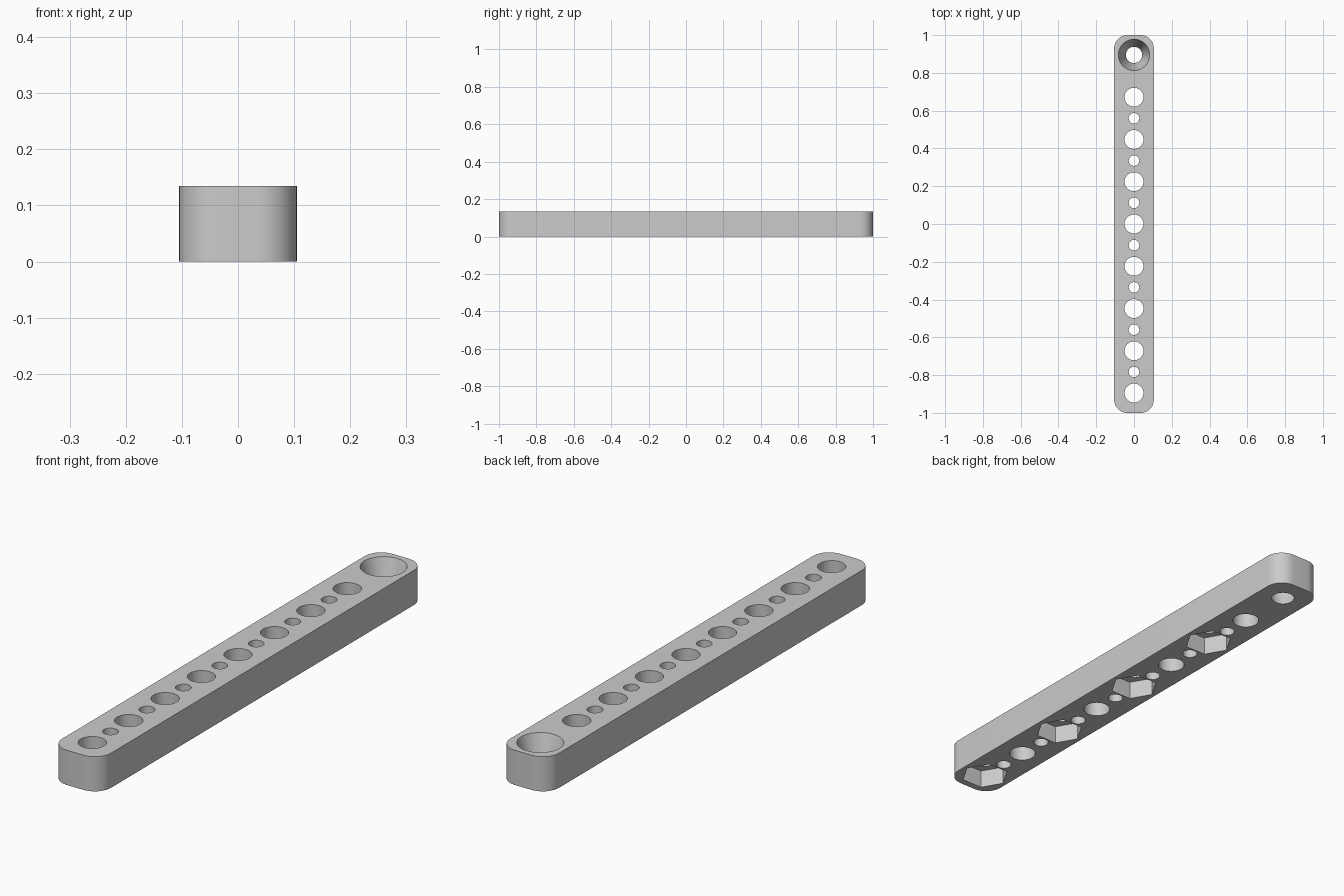
import bpy, bmesh, math
from mathutils import Matrix

cube = bpy.data.objects.get("Cube")
if cube:
    bpy.data.objects.remove(cube, do_unlink=True)

HEIGHT, HALF_WIDTH, CORNER = 0.135, 0.105, 0.07
PITCH = 0.2238
FIRST = -4 * PITCH

grey = bpy.data.materials.new("plain_grey")
grey.use_nodes = True
colour = (0.6, 0.6, 0.6, 1)
grey.diffuse_color = colour
grey.node_tree.nodes["Principled BSDF"].inputs["Base Color"].default_value = colour


def add_object(name, bm):
    mesh = bpy.data.meshes.new(name)
    bm.to_mesh(mesh)
    bm.free()
    mesh.materials.append(grey)
    obj = bpy.data.objects.new(name, mesh)
    bpy.context.collection.objects.link(obj)
    return obj


def add_cutter(bm, y, low_z, high_z, low_r, high_r, sides=48, turn=0):
    place = Matrix.Translation((0, y, (low_z + high_z) / 2)) @ Matrix.Rotation(turn, 4, "Z")
    bmesh.ops.create_cone(bm, cap_ends=True, segments=sides, radius1=low_r,
                          radius2=high_r, depth=high_z - low_z, matrix=place)


# Bar with rounded upright corners
bm = bmesh.new()
bmesh.ops.create_cube(bm, size=1)
bmesh.ops.scale(bm, vec=(2 * HALF_WIDTH, 2, HEIGHT), verts=bm.verts)
bmesh.ops.translate(bm, vec=(0, 0, HEIGHT / 2), verts=bm.verts)
uprights = [e for e in bm.edges if abs(e.verts[0].co.z - e.verts[1].co.z) > HEIGHT / 2]
bmesh.ops.bevel(bm, geom=uprights, offset=CORNER, segments=12, profile=0.5, affect="EDGES")
bar = add_object("drilled_bar", bm)

# Row of alternating large and small through holes
holes = bmesh.new()
for i in range(15):
    radius = 0.05 if i % 2 == 0 else 0.028
    add_cutter(holes, FIRST + i * PITCH / 2, -0.05, HEIGHT + 0.05, radius, radius)

# Countersunk hole at the back end, carried past both faces on the same slope
low_r, high_r, over = 0.043, 0.083, 0.02
slope = (high_r - low_r) / HEIGHT
add_cutter(holes, -FIRST, -over, HEIGHT + over, low_r - slope * over, high_r + slope * over, 64)

# Hexagonal nut pockets under every other large hole
pockets = bmesh.new()
for i in range(4):
    add_cutter(pockets, FIRST + 2 * i * PITCH, -0.05, 0.072, 0.09, 0.09, 6, math.pi / 2)
# Point two corners of each hexagon across the bar
for v in pockets.verts:
    v.co.x = max(-0.09, min(0.09, v.co.x))
first_corner = max(pockets.verts, key=lambda v: v.co.x).co.x
if first_corner < 0.085:
    for i in range(4):
        y = FIRST + 2 * i * PITCH
        near = [v for v in pockets.verts if abs(v.co.y - y) < 0.1]
        bmesh.ops.rotate(pockets, cent=(0, y, 0), verts=near,
                         matrix=Matrix.Rotation(math.pi / 6, 3, "Z"))

# Cut the bar and drop the cutters
bpy.context.view_layer.objects.active = bar
for name, cutter_bm in (("hole_cutter", holes), ("pocket_cutter", pockets)):
    cutter = add_object(name, cutter_bm)
    cutter.hide_render = True
    mod = bar.modifiers.new(name, "BOOLEAN")
    mod.operation = "DIFFERENCE"
    mod.solver = "EXACT"
    mod.object = cutter
    bpy.ops.object.modifier_apply(modifier=mod.name)
    bpy.data.objects.remove(cutter, do_unlink=True)

# Smooth the curved walls, keep rims and hexagons sharp
bpy.ops.object.select_all(action="DESELECT")
bar.select_set(True)
bpy.ops.object.shade_smooth_by_angle(angle=math.radians(30))
